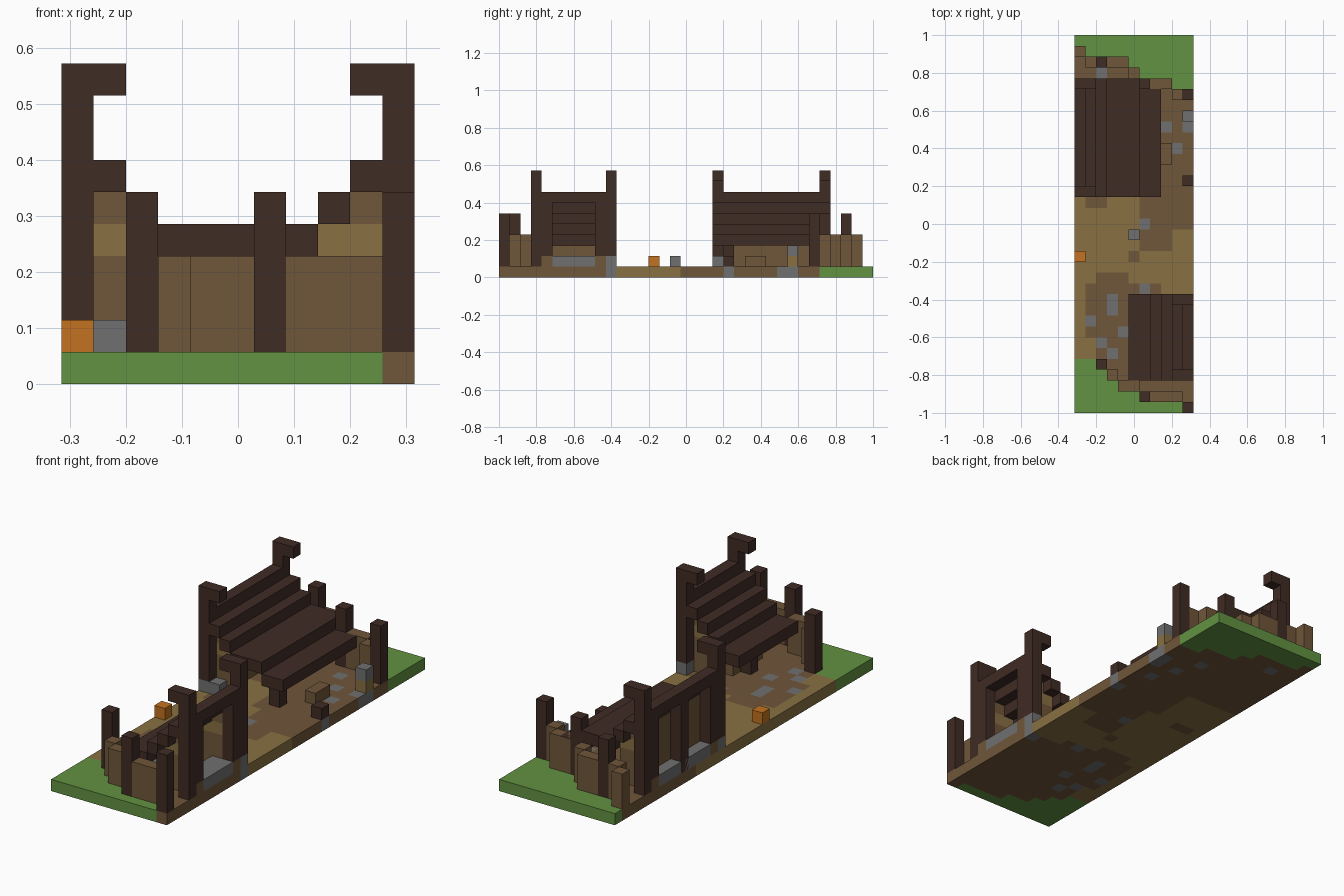
import bpy, bmesh
from mathutils import Vector

cube = bpy.data.objects.get("Cube")
if cube:
    bpy.data.objects.remove(cube)

NX, NY = 11, 35          # blocks across and along
U = 2 / NY               # size of one block


def material(name, r, g, b):
    m = bpy.data.materials.new(name)
    m.use_nodes = True
    m.diffuse_color = (r, g, b, 1)
    m.node_tree.nodes["Principled BSDF"].inputs["Base Color"].default_value = (r, g, b, 1)
    return m


DARK = material("dark_timber", .051, .025, .018)
DIRT = material("brown_wood_and_dirt", .162, .093, .042)
TAN = material("tan_sand", .246, .162, .054)
GRASS = material("grass_green", .122, .287, .054)
STONE = material("stone_gray", .162, .162, .162)
ORANGE = material("orange", .539, .168, .014)


def finish(bm, name, mats):
    me = bpy.data.meshes.new(name)
    bm.to_mesh(me)
    bm.free()
    for m in mats:
        me.materials.append(m)
    ob = bpy.data.objects.new(name, me)
    bpy.context.collection.objects.link(ob)
    return ob


def box(name, mat, i, j, k, ni=1, nj=1, nk=1):
    """A box in block units: first block and number of blocks per axis."""
    bm = bmesh.new()
    bmesh.ops.create_cube(bm, size=1)
    bmesh.ops.scale(bm, vec=(ni * U, nj * U, nk * U), verts=bm.verts)
    centre = ((i + ni / 2 - NX / 2) * U, (j + nj / 2 - NY / 2) * U, (k + nk / 2) * U)
    bmesh.ops.translate(bm, vec=centre, verts=bm.verts)
    return finish(bm, name, [mat])


# Ground: one slab whose blocks are coloured by region
FRONT_EDGE = [5, 5, 4, 3, 2, 2, 1, 1, 1, 1, 0]
BACK_EDGE = [34, 33, 33, 33, 33, 32, 31, 31, 31, 30, 30]
PEBBLES = {(8, 26), (10, 26), (10, 27), (10, 21), (6, 17), (6, 11), (3, 9), (3, 10),
           (1, 8), (4, 7), (2, 6), (3, 5), (2, 31), (10, 10), (9, 24), (7, 28)}


def ground_index(i, j):
    if j < FRONT_EDGE[i] or j >= BACK_EDGE[i]:
        return 2
    if (i, j) in PEBBLES:
        return 3
    if i == 0 and j < 12 or i == 1 and j < 7:
        return 1
    if j < 11 or (j == 11 and 0 < i < 8) or (j == 12 and 1 < i < 5):
        return 0
    if j >= 24 or (j >= 20 and i >= 5):
        return 0
    if (j >= 17 and i >= 6) or (j >= 15 and 6 <= i <= 8):
        return 0
    if (j == 19 and i in (1, 2)) or (i, j) == (5, 14):
        return 0
    return 1


bm = bmesh.new()
bmesh.ops.create_grid(bm, x_segments=NX, y_segments=NY, size=1)
bmesh.ops.scale(bm, vec=(NX * U / 2, 1, 1), verts=bm.verts)
ext = bmesh.ops.extrude_face_region(bm, geom=bm.faces[:], use_keep_orig=True)
bmesh.ops.translate(bm, vec=(0, 0, U), verts=[v for v in ext["geom"] if isinstance(v, bmesh.types.BMVert)])
bmesh.ops.recalc_face_normals(bm, faces=bm.faces)
for f in bm.faces:
    c = f.calc_center_median()
    i = min(NX - 1, max(0, int(c.x / U + NX / 2)))
    j = min(NY - 1, max(0, int(c.y / U + NY / 2)))
    f.material_index = ground_index(i, j)
finish(bm, "ground", [DIRT, TAN, GRASS, STONE])


# Shelters: a stepped lean-to roof falling inward from a tall outer side
def shelter(prefix, flip, j0, j1, steps):
    def part(name, mat, i, j, k, ni=1, nj=1, nk=1):
        box(prefix + name, mat, NX - i - ni if flip else i, j, k, ni, nj, nk)

    n = j1 - j0 + 1
    i = 0
    for width, k in steps:
        part("roof_step", DARK, i, j0, k, width, n)
        i += width
    for j in (j0, j1):
        base = 2 if (j == j0) != flip else 1
        if base == 2:
            part("post_base", STONE, 0, j, 1)
        part("tall_post", DARK, 0, j, base, 1, 1, 10 - base)
        part("post_hook", DARK, 1, j, 9)
    # Braces and stepped end walls, with a tan band
    for j in (j0 + 1, j1 - 1):
        part("brace", DARK, 0, j, 2, 1, 1, 5)
        part("brace_foot", DIRT, 0, j, 1)
        part("end_wall", DIRT, 1, j, 1, 2, 1, 3)
        part("end_wall_band", TAN, 1, j, 4, 2)
        part("end_wall_top", DIRT, 1, j, 5)
    part("stone_sill", STONE, 0, j0 + 2, 1, 1, n - 4)
    return part


back = shelter("back_shelter_", False, 20, 30, [(1, 7), (1, 6), (1, 5), (3, 4), (2, 3)])
back("outer_wall", DIRT, 1, 22, 1, 1, 7, 5)
back("middle_post", DARK, 0, 25, 1, 1, 1, 6)
back("wall_stone", STONE, 1, 20, 1)
back("eave_support", DARK, 6, 21, 1, 1, 1, 2)

front = shelter("front_shelter_", True, 3, 10, [(1, 7), (1, 6), (1, 5), (1, 4), (2, 3)])
front("bench", DIRT, 3, 5, 1, 1, 4, 2)
front("floor_stone", STONE, 1, 5, 1, 1, 4)
front("eave_support", DARK, 4, 7, 1, 1, 1, 2)

# Fences: dark posts joined by lower plank runs
for i, j in ((2, 4), (6, 1), (10, 0), (2, 32), (6, 30), (10, 29)):
    box("fence_post", DARK, i, j, 1, 1, 1, 5)
for i, j, n in ((3, 3, 1), (4, 2, 2), (7, 1, 3), (0, 33, 1), (1, 32, 1),
                (3, 32, 2), (5, 31, 1), (7, 30, 2), (9, 29, 1)):
    box("fence_planks", DIRT, i, j, 1, n, 1, 3)

# Loose items on the ground
box("orange_block", ORANGE, 0, 14, 1)
box("loose_stone", STONE, 5, 16, 1)
box("crate", DIRT, 8, 23, 1, 1, 2)
box("dark_block", DARK, 10, 21, 1)
box("pillar_foot", TAN, 10, 27, 1)
box("pillar_stone", STONE, 10, 27, 2)
